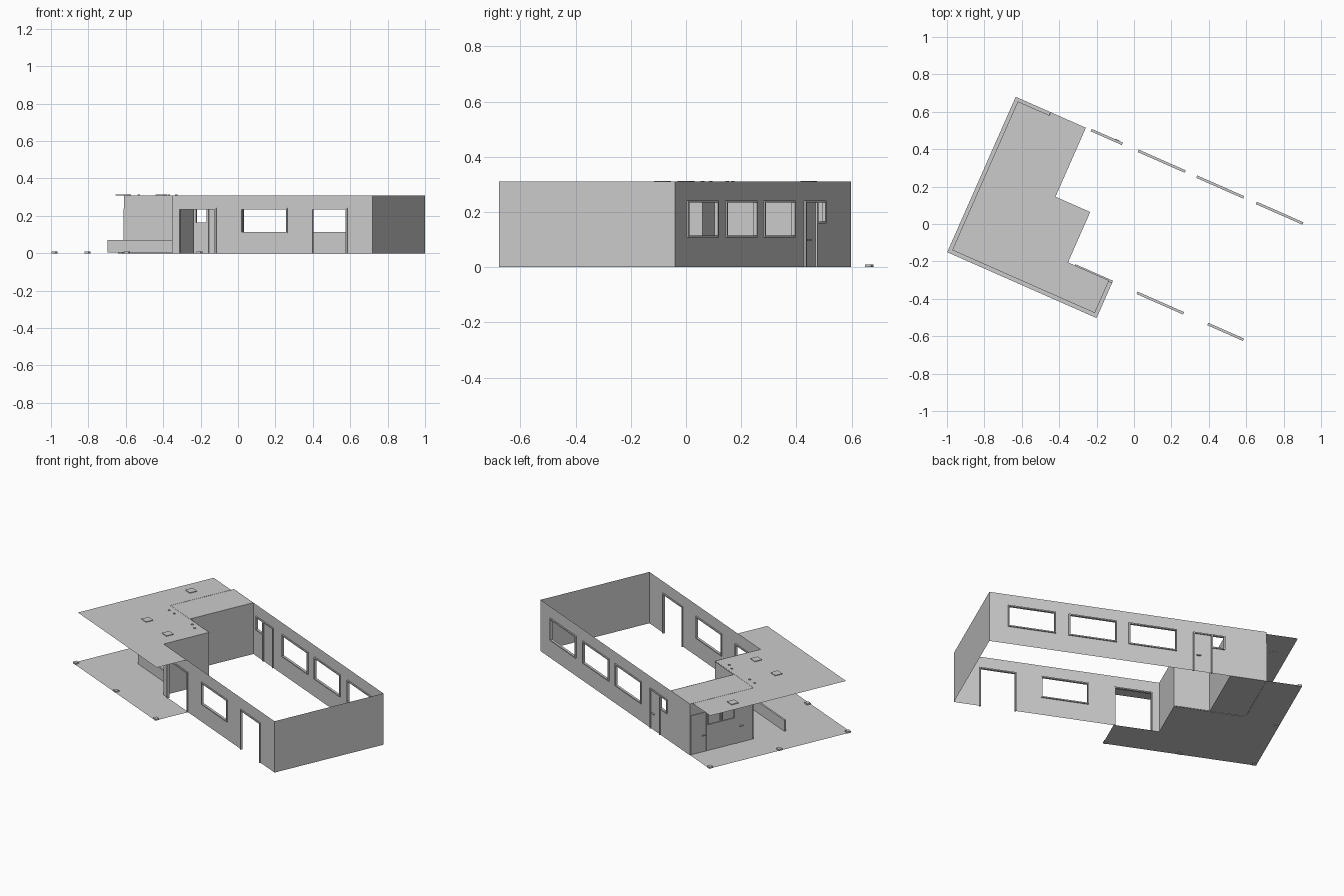
import bpy, bmesh, math
from mathutils import Matrix, Vector

if "Cube" in bpy.data.objects:
    bpy.data.objects.remove(bpy.data.objects["Cube"])

A = math.radians(-23.8)          # whole plan is turned on the grid
ROT = Matrix.Rotation(A, 4, 'Z')
H = 0.31


def finish(name, bm):
    bmesh.ops.transform(bm, matrix=ROT, verts=bm.verts)
    me = bpy.data.meshes.new(name)
    bm.to_mesh(me)
    bm.free()
    ob = bpy.data.objects.new(name, me)
    bpy.context.collection.objects.link(ob)
    return ob


def add_box(bm, lo, hi):
    c = [(a + b) / 2 for a, b in zip(lo, hi)]
    s = [abs(b - a) for a, b in zip(lo, hi)]
    m = Matrix.Translation(c) @ Matrix.Diagonal((*s, 1))
    bmesh.ops.create_cube(bm, size=1, matrix=m)


def box(name, lo, hi):
    bm = bmesh.new()
    add_box(bm, lo, hi)
    return finish(name, bm)


def sheet(name, pts, z):
    bm = bmesh.new()
    bm.faces.new([bm.verts.new((u, v, z)) for u, v in pts])
    return finish(name, bm)


def wall(name, axis, fixed, start, end, holes=()):
    """Thin wall along axis 'u' or 'v'; holes are (from, to, bottom, top)."""
    bm = bmesh.new()
    ss = sorted({start, end, *[h[0] for h in holes], *[h[1] for h in holes]})
    zs = sorted({0, H, *[h[2] for h in holes], *[h[3] for h in holes]})

    def at(s, z):
        return (s, fixed, z) if axis == 'u' else (fixed, s, z)
    for s0, s1 in zip(ss, ss[1:]):
        for z0, z1 in zip(zs, zs[1:]):
            sm, zm = (s0 + s1) / 2, (z0 + z1) / 2
            if any(h[0] < sm < h[1] and h[2] < zm < h[3] for h in holes):
                continue
            bm.faces.new([bm.verts.new(at(s, z)) for s, z in
                          ((s0, z0), (s1, z0), (s1, z1), (s0, z1))])
    bmesh.ops.remove_doubles(bm, verts=bm.verts, dist=1e-5)
    bmesh.ops.dissolve_limit(bm, angle_limit=0.01, verts=bm.verts, edges=bm.edges)
    finish(name, bm)


def frame(name, axis, fixed, hole, w=0.007, d=0.007):
    """Frame around an opening, without a sill for doors."""
    a, b, z0, z1 = hole
    bm = bmesh.new()
    parts = [(a - w, a, z0, z1 + w), (b, b + w, z0, z1 + w), (a, b, z1, z1 + w)]
    if z0 > 0:
        parts.append((a - w, b + w, z0 - w, z0))
    for s0, s1, q0, q1 in parts:
        if axis == 'u':
            add_box(bm, (s0, fixed - d, q0), (s1, fixed + d, q1))
        else:
            add_box(bm, (fixed - d, s0, q0), (fixed + d, s1, q1))
    finish(name, bm)


# key plan lines
BACK, FRONT, END, OUT, ALCOVE = 0.367, -0.33, 0.931, -0.648, -0.04

# terrace floor and roof
inner = [(-0.443, ALCOVE + 0.004), (-0.24, ALCOVE + 0.004), (-0.24, FRONT)]
sheet("terrace_floor", [(-0.853, BACK), (-0.443, BACK)] + inner +
      [(0.02, FRONT), (0.02, -0.541), (-0.853, -0.541)], 0.002)
sheet("roof", [(-0.833, 0.349), (OUT, 0.349), (OUT, BACK), (-0.443, BACK)] + inner +
      [(0.0, FRONT), (0.0, -0.52), (-0.833, -0.52)], H - 0.001)

# main room walls
back_windows = [(0.56, 0.818, 0.115, 0.235), (0.212, 0.472, 0.115, 0.235),
                (-0.13, 0.13, 0.115, 0.235), (-0.405, -0.343, 0.165, 0.235)]
back_door = (-0.332, -0.237, 0, 0.235)
front_holes = [(-0.193, 0.012, 0, 0.235), (0.17, 0.428, 0.115, 0.235),
               (0.583, 0.778, 0, 0.235)]
wall("back_wall", 'u', BACK, OUT, END, back_windows)
wall("front_wall", 'u', FRONT, -0.24, END, front_holes)
wall("end_wall", 'v', END, FRONT, BACK)
for i, h in enumerate(back_windows + [back_door]):
    frame(f"back_frame_{i}", 'u', BACK, h)
for i, h in enumerate(front_holes):
    frame(f"front_frame_{i}", 'u', FRONT, h)
box("back_door_handle", (-0.275, BACK, 0.097), (-0.25, BACK + 0.01, 0.101))

# service block walls
hatches = [(0.085, 0.16, 0.16, 0.235), (0.175, 0.25, 0.16, 0.235)]
wall("terrace_wall", 'v', OUT, ALCOVE, BACK, hatches)
for i, h in enumerate(hatches):
    frame(f"hatch_frame_{i}", 'v', OUT, h, 0.004, 0.005)
for i, (a, b, k) in enumerate([(0.265, 0.36, 0.29), (-0.033, 0.07, 0.05)]):
    frame(f"terrace_door_frame_{i}", 'v', OUT, (a, b, 0, 0.235), 0.004, 0.004)
    box(f"terrace_door_handle_{i}", (OUT - 0.01, k - 0.02, 0.1), (OUT, k, 0.104))
wall("inner_wall", 'v', -0.443, ALCOVE, BACK)
wall("alcove_wall", 'u', ALCOVE, OUT, -0.24)
wall("side_wall", 'v', -0.24, FRONT, ALCOVE)

# low terrace partition
box("low_wall", (-0.655, -0.243, 0.003), (-0.24, -0.233, 0.07))

# post feet along the roof edge
for i, (u, v) in enumerate([(-0.84, 0.355), (-0.84, -0.09), (-0.84, -0.528),
                            (-0.415, -0.528), (0.007, -0.528)]):
    box(f"post_foot_{i}", (u - 0.012, v - 0.012, 0), (u + 0.012, v + 0.012, 0.01))

# roof lights and small vents, placed by grid position
inv = ROT.inverted()
spots = [(-0.625, 0.445, 0.023), (-0.605, 0.0, 0.023), (-0.41, -0.085, 0.023),
         (-0.58, 0.17, 0.005), (-0.53, 0.15, 0.005),
         (-0.37, 0.09, 0.005), (-0.33, 0.06, 0.005)]
for i, (x, y, r) in enumerate(spots):
    p = inv @ Vector((x, y, 0))
    box(f"roof_light_{i}", (p.x - r, p.y - r, H - 0.002), (p.x + r, p.y + r, H + 0.003))
